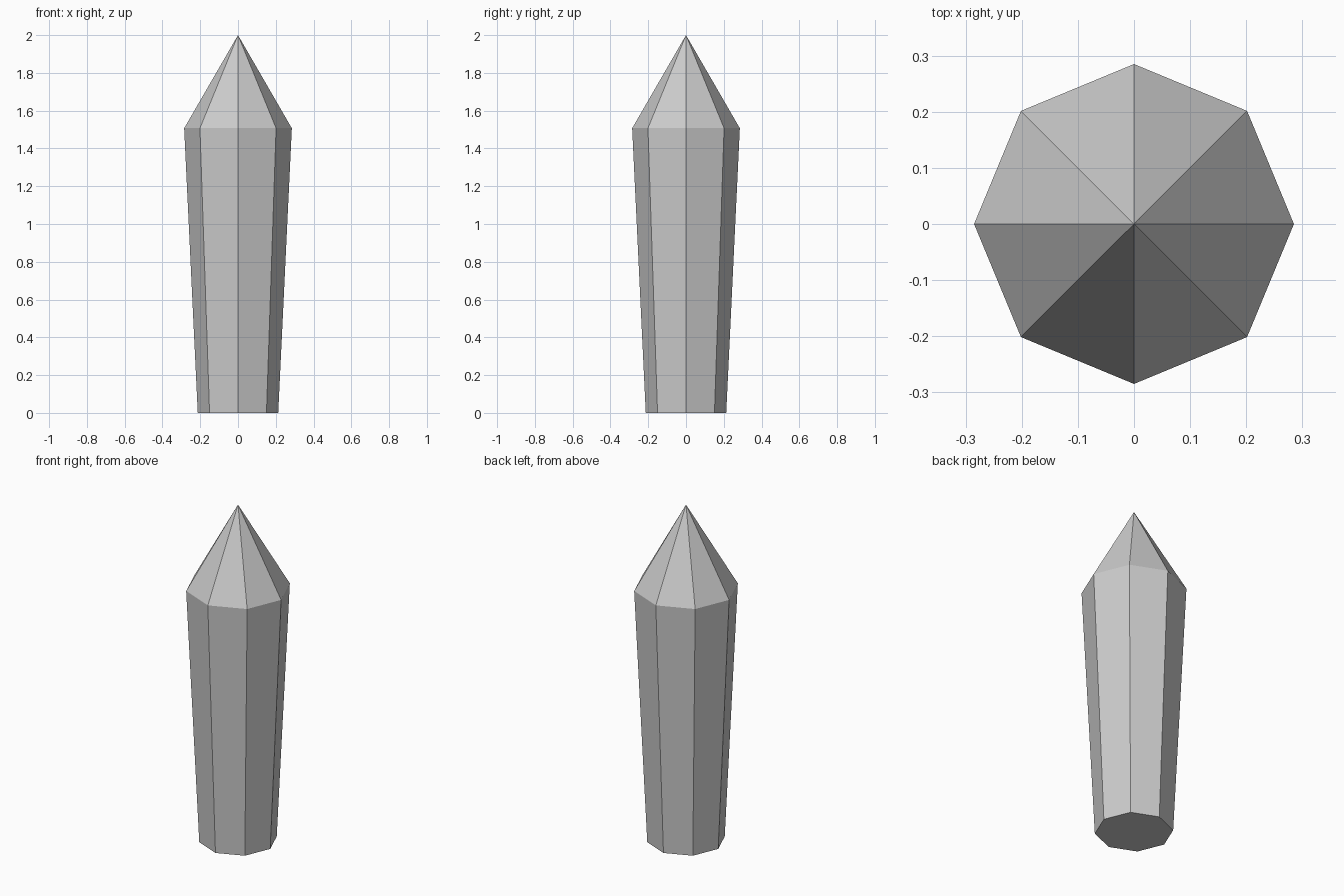
import bpy
import bmesh
from math import cos, sin, tau

if "Cube" in bpy.data.objects:
    bpy.data.objects.remove(bpy.data.objects["Cube"])

SIDES = 8
BASE_RADIUS, SHOULDER_RADIUS = 0.213, 0.285
SHOULDER_Z, TIP_Z = 1.507, 2.0

bm = bmesh.new()


def ring(radius, z):
    return [bm.verts.new((radius * cos(tau * i / SIDES), radius * sin(tau * i / SIDES), z))
            for i in range(SIDES)]


base = ring(BASE_RADIUS, 0)
shoulder = ring(SHOULDER_RADIUS, SHOULDER_Z)
tip = bm.verts.new((0, 0, TIP_Z))

# Flat base, flaring shaft and pointed cap
bm.faces.new(base[::-1])
for i in range(SIDES):
    j = (i + 1) % SIDES
    bm.faces.new((base[i], base[j], shoulder[j], shoulder[i]))
    bm.faces.new((shoulder[i], shoulder[j], tip))

mesh = bpy.data.meshes.new("crystal_point")
bm.to_mesh(mesh)
bm.free()
bpy.context.collection.objects.link(bpy.data.objects.new("crystal_point", mesh))
